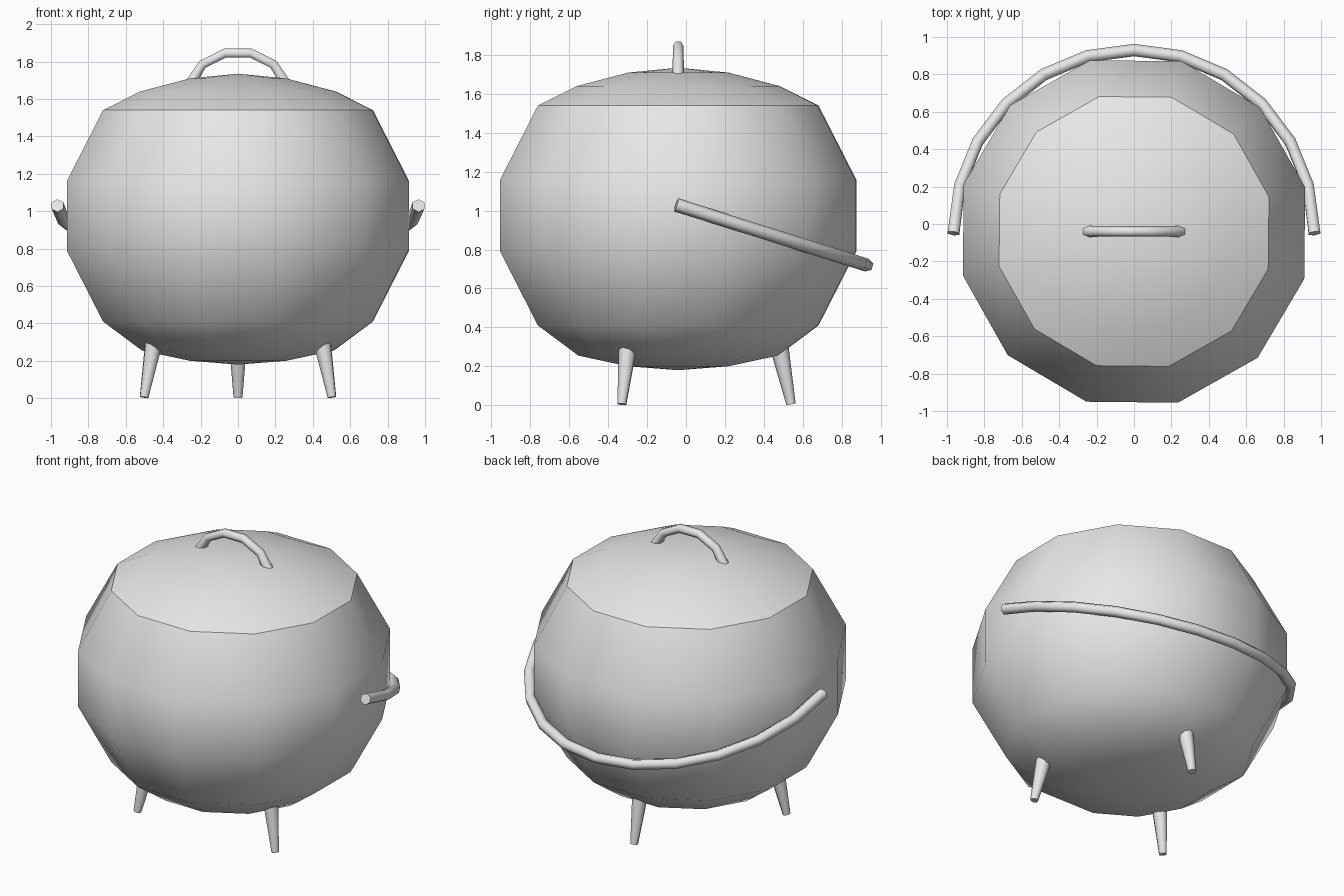
import bpy
import bmesh
from math import sin, cos, pi, radians
from mathutils import Vector

cube = bpy.data.objects.get("Cube")
if cube:
    bpy.data.objects.remove(cube)

iron = bpy.data.materials.new("grey iron")
iron.use_nodes = True
GREY = (0.8, 0.8, 0.8, 1)
iron.diffuse_color = GREY
iron.node_tree.nodes["Principled BSDF"].inputs["Base Color"].default_value = GREY

CENTRE_Y = -0.04


def finish(bm, name, angle):
    bmesh.ops.recalc_face_normals(bm, faces=bm.faces)
    mesh = bpy.data.meshes.new(name)
    bm.to_mesh(mesh)
    bm.free()
    mesh.materials.append(iron)
    obj = bpy.data.objects.new(name, mesh)
    bpy.context.collection.objects.link(obj)
    bpy.ops.object.select_all(action='DESELECT')
    obj.select_set(True)
    bpy.context.view_layer.objects.active = obj
    bpy.ops.object.shade_smooth_by_angle(angle=radians(angle))
    return obj


def bridge(bm, a, b):
    n = len(a)
    for i in range(n):
        j = (i + 1) % n
        bm.faces.new((a[i], a[j], b[j], b[i]))


def lathe(name, profile, tip_z, sides=12, turn=radians(14.4)):
    """Revolve (radius, z) rings and close the last one to a point."""
    bm = bmesh.new()
    rings = []
    for r, z in profile:
        angles = [turn + 2 * pi * i / sides for i in range(sides)]
        rings.append([bm.verts.new((r * cos(a), CENTRE_Y + r * sin(a), z)) for a in angles])
    for a, b in zip(rings, rings[1:]):
        bridge(bm, a, b)
    tip = bm.verts.new((0, CENTRE_Y, tip_z))
    last = rings[-1]
    for i in range(sides):
        bm.faces.new((last[i], last[(i + 1) % sides], tip))
    return finish(bm, name, 50)


def tube(name, path, radii, normal, sides=6):
    """Sweep a capped tube along a path lying in the plane of the normal."""
    bm = bmesh.new()
    path = [Vector(p) for p in path]
    normal = Vector(normal).normalized()
    rings = []
    for i, p in enumerate(path):
        along = (path[min(i + 1, len(path) - 1)] - path[max(i - 1, 0)]).normalized()
        side = along.cross(normal).normalized()
        ring = []
        for k in range(sides):
            a = 2 * pi * k / sides
            ring.append(bm.verts.new(p + radii[i] * (normal * cos(a) + side * sin(a))))
        rings.append(ring)
    for a, b in zip(rings, rings[1:]):
        bridge(bm, a, b)
    bm.faces.new(rings[0])
    bm.faces.new(rings[-1])
    return finish(bm, name, 65)


# Pot and domed lid
lathe("pot", [(0.745, 1.54), (0.945, 1.16), (0.945, 0.79), (0.745, 0.41),
              (0.53, 0.255), (0.265, 0.2)], 0.18)
lathe("lid", [(0.745, 1.54), (0.54, 1.64), (0.265, 1.71)], 1.735)

# Lid handle
half = [(-0.25, 1.69), (-0.19, 1.785), (-0.07, 1.845)]
arch = half + [(-x, z) for x, z in reversed(half)]
tube("lid_handle", [(x, CENTRE_Y, z) for x, z in arch],
     [0.032] + [0.028] * 4 + [0.032], (0, 1, 0))

# Carrying handle hanging behind the pot
reach = Vector((0, 0.98, -0.31))
hinge = Vector((0, -0.05, 1.03))
steps = 12
loop = [hinge + Vector((0.965 * cos(pi * i / steps), 0, 0)) + reach * sin(pi * i / steps)
        for i in range(steps + 1)]
tube("carrying_handle", loop, [0.036] + [0.034] * (steps - 1) + [0.036], (0, 0.31, 0.98))

# Three splayed feet
for name, degrees in (("back_leg", 90), ("right_leg", 210), ("left_leg", 330)):
    a = radians(degrees)
    out = Vector((cos(a), sin(a), 0))
    base = Vector((0, CENTRE_Y, 0))
    foot = base + out * 0.58 + Vector((0, 0, 0.005))
    top = base + out * 0.515 + Vector((0, 0, 0.32))
    tube(name, [foot, top], [0.024, 0.05], (-sin(a), cos(a), 0), 8)
